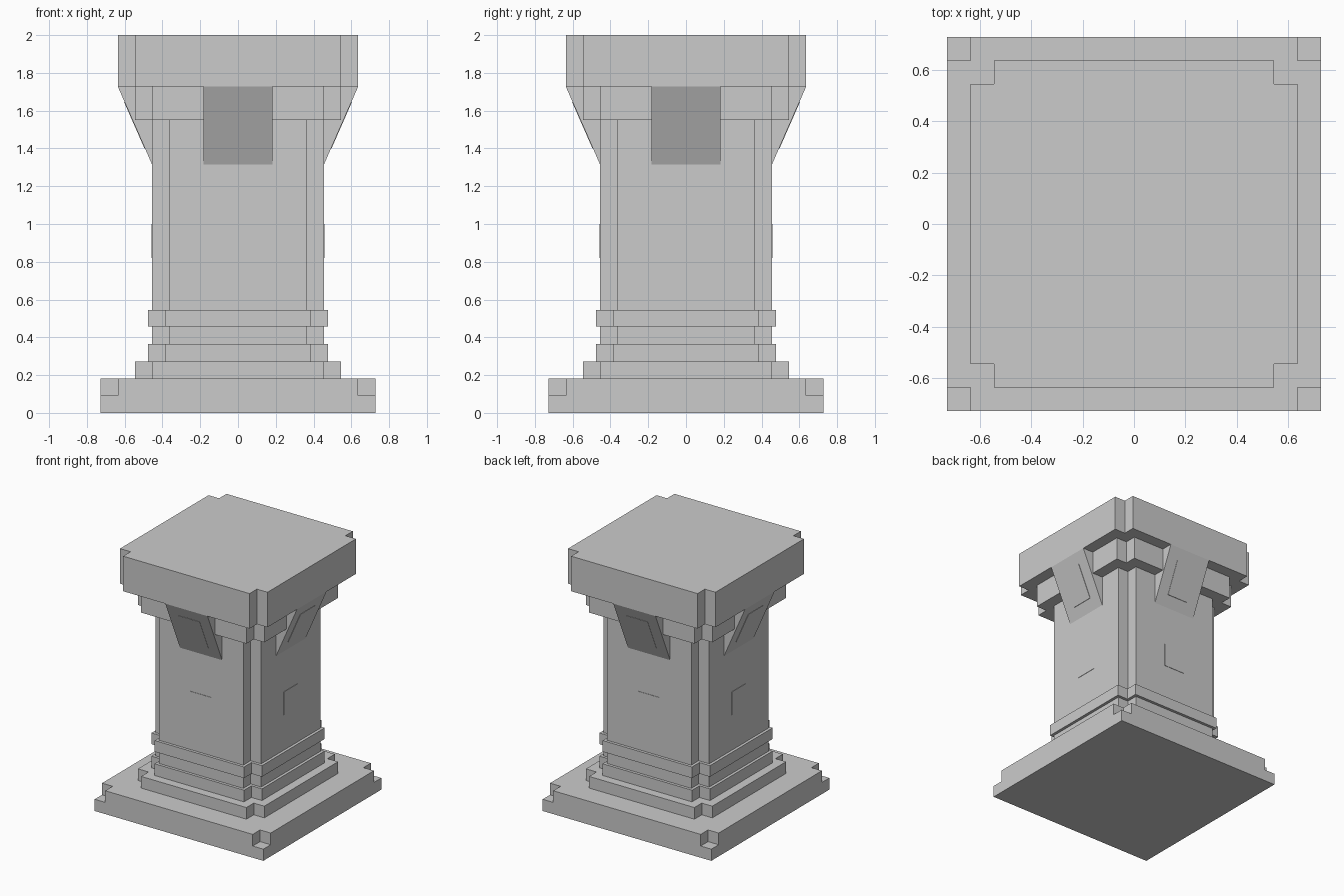
import bpy
import bmesh
from mathutils import Matrix
from math import pi

cube = bpy.data.objects.get("Cube")
if cube:
    bpy.data.objects.remove(cube, do_unlink=True)

stone = bpy.data.materials.new("grey stone")
stone.use_nodes = True
GREY = (0.6, 0.6, 0.6, 1)
stone.diffuse_color = GREY
stone.node_tree.nodes["Principled BSDF"].inputs["Base Color"].default_value = GREY

NOTCH = 0.091


def prism(name, points, offset, turn=None):
    """Extrude a flat outline along the offset vector, then turn it."""
    bm = bmesh.new()
    face = bm.faces.new([bm.verts.new(p) for p in points])
    grown = bmesh.ops.extrude_face_region(bm, geom=[face])["geom"]
    bmesh.ops.translate(bm, vec=offset,
                        verts=[g for g in grown if isinstance(g, bmesh.types.BMVert)])
    bmesh.ops.recalc_face_normals(bm, faces=bm.faces)
    if turn:
        bm.transform(turn)
    mesh = bpy.data.meshes.new(name)
    bm.to_mesh(mesh)
    bm.free()
    mesh.materials.append(stone)
    obj = bpy.data.objects.new(name, mesh)
    bpy.context.collection.objects.link(obj)
    return obj


def tier(name, half, bottom, top, notch=NOTCH):
    """Square slab with a small square cut out of each corner."""
    inner = half - notch
    corner = [(half, inner), (inner, inner), (inner, half)] if notch else [(half, half)]
    outline = []
    for _ in range(4):
        outline += [(x, y, bottom) for x, y in corner]
        corner = [(-y, x) for x, y in corner]
    prism(name, outline, (0, 0, top - bottom))


# Stacked tiers, bottom to top
tier("base_slab", 0.727, 0, 0.091, notch=0)
tier("base_step", 0.727, 0.091, 0.182)
tier("plinth", 0.545, 0.182, 0.273)
tier("lower_band", 0.477, 0.273, 0.364)
tier("shaft", 0.455, 0.273, 1.55)
tier("upper_band", 0.477, 0.458, 0.545)
tier("collar", 0.545, 1.55, 1.727)
tier("cap", 0.636, 1.727, 2)

# Sloping brackets and thin panels on each side
LOW, HIGH = (-0.455, 1.315), (-0.636, 1.727)


def slope_y(z):
    t = (z - LOW[1]) / (HIGH[1] - LOW[1])
    return LOW[0] + t * (HIGH[0] - LOW[0])


for i, side in enumerate(("front", "left", "back", "right")):
    turn = Matrix.Rotation(i * pi / 2, 4, "Z")
    prism(side + "_bracket",
          [(-0.182, *LOW), (-0.182, *HIGH), (-0.182, -0.4, HIGH[1]), (-0.182, -0.4, LOW[1])],
          (0.364, 0, 0), turn)
    for part, low, high in (("bracket_panel", 1.4, 1.645), ("shaft_panel", 0.82, 1.0)):
        y0, y1 = (slope_y(low), slope_y(high)) if low > 1.3 else (LOW[0], LOW[0])
        prism(f"{side}_{part}",
              [(-0.09, y0, low), (0.09, y0, low), (0.09, y1, high), (-0.09, y1, high)],
              (0, -0.003, 0), turn)
